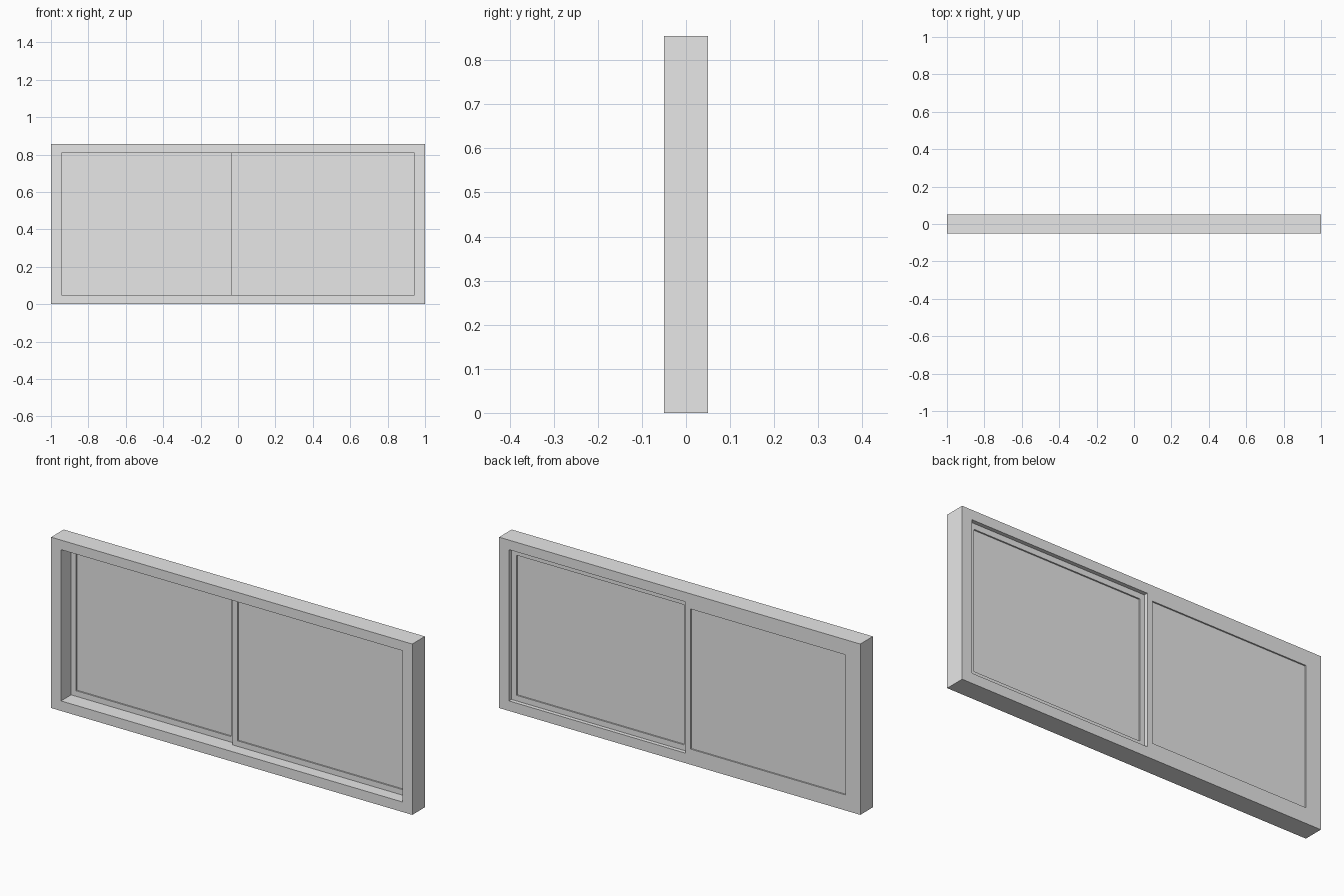
import bpy
import bmesh

if "Cube" in bpy.data.objects:
    bpy.data.objects.remove(bpy.data.objects["Cube"])

grey = bpy.data.materials.new("light_grey")
grey.diffuse_color = (0.8, 0.8, 0.8, 1)
grey.use_nodes = True
grey.node_tree.nodes["Principled BSDF"].inputs["Base Color"].default_value = grey.diffuse_color


def finish(name, bm):
    bmesh.ops.recalc_face_normals(bm, faces=bm.faces)
    mesh = bpy.data.meshes.new(name)
    bm.to_mesh(mesh)
    bm.free()
    mesh.materials.append(grey)
    obj = bpy.data.objects.new(name, mesh)
    bpy.context.collection.objects.link(obj)
    return obj


def corners(bm, x0, x1, z0, z1, y):
    return [bm.verts.new((x, y, z)) for x, z in ((x0, z0), (x1, z0), (x1, z1), (x0, z1))]


def ring(name, outer, inner, y0, y1):
    """Rectangular frame: four bars swept around an opening."""
    bm = bmesh.new()
    loops = [corners(bm, *outer, y0), corners(bm, *inner, y0),
             corners(bm, *inner, y1), corners(bm, *outer, y1)]
    for k in range(4):
        a, b = loops[k], loops[(k + 1) % 4]
        for i in range(4):
            j = (i + 1) % 4
            bm.faces.new((a[i], a[j], b[j], b[i]))
    return finish(name, bm)


def slab(name, rect, y0, y1):
    """Solid rectangular panel."""
    bm = bmesh.new()
    a, b = corners(bm, *rect, y0), corners(bm, *rect, y1)
    bm.faces.new(a)
    bm.faces.new(b)
    for i in range(4):
        j = (i + 1) % 4
        bm.faces.new((a[i], a[j], b[j], b[i]))
    return finish(name, bm)


def sash(side, x0, x1, y0, y1, bar=0.028):
    """Sliding sash: thin frame with a slightly recessed pane."""
    z0, z1 = 0.05, 0.807
    inner = (x0 + bar, x1 - bar, z0 + bar, z1 - bar)
    ring(side + "_sash_frame", (x0, x1, z0, z1), inner, y0, y1)
    slab(side + "_pane", inner, y0 + 0.007, y1 - 0.007)


# Outer window frame
ring("outer_frame", (-1, 1, 0, 0.855), (-0.945, 0.945, 0.05, 0.807), -0.05, 0.05)

# Two sashes on neighbouring tracks, overlapping at the middle
sash("left", -0.945, -0.032, 0.03, 0.05)
sash("right", -0.037, 0.945, 0.01, 0.03)
